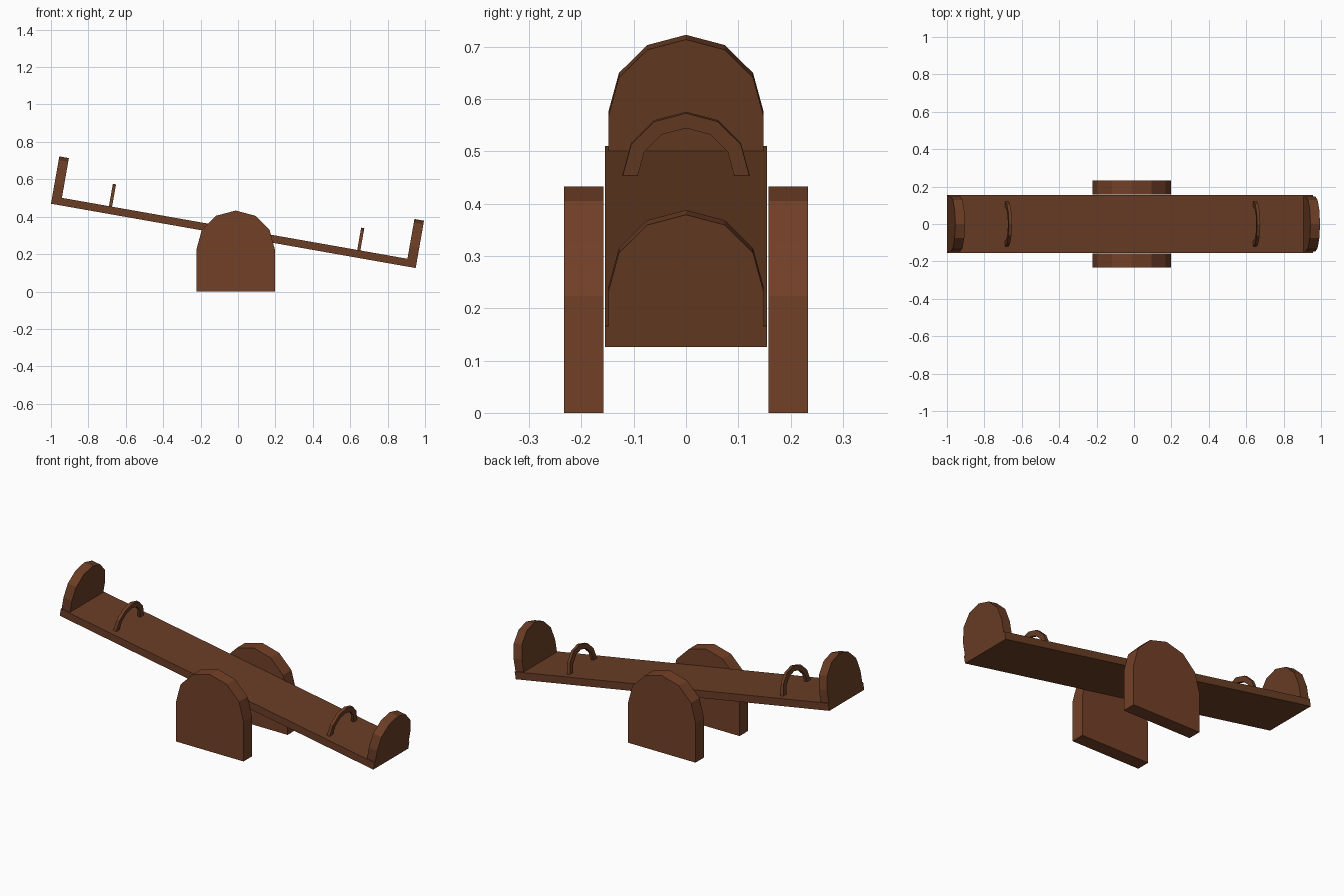
import bpy, bmesh, math
from mathutils import Matrix

if "Cube" in bpy.data.objects:
    bpy.data.objects.remove(bpy.data.objects["Cube"])


def material(name, rgb):
    m = bpy.data.materials.new(name)
    m.diffuse_color = (*rgb, 1)
    m.use_nodes = True
    m.node_tree.nodes["Principled BSDF"].inputs["Base Color"].default_value = m.diffuse_color
    return m


support_brown = material("reddish brown", (0.17, 0.051, 0.02))
board_brown = material("dark brown", (0.145, 0.047, 0.0185))


def arc(radius, centre):
    """Half circle in six flat steps, as (across, up) points."""
    return [(radius * math.cos(math.radians(a)), centre + radius * math.sin(math.radians(a)))
            for a in range(0, 181, 30)]


def prism(name, profile, to3d, start, end, mat, matrix=Matrix()):
    """Extrude a closed 2D profile from depth start to depth end."""
    bm = bmesh.new()
    face = bm.faces.new([bm.verts.new(to3d(u, v, start)) for u, v in profile])
    out = bmesh.ops.extrude_face_region(bm, geom=[face])
    for g in out["geom"]:
        if isinstance(g, bmesh.types.BMVert):
            u, v = profile[0]
            g.co += to3d(u, v, end) - to3d(u, v, start)
    bmesh.ops.recalc_face_normals(bm, faces=bm.faces)
    me = bpy.data.meshes.new(name)
    bm.to_mesh(me)
    bm.free()
    me.materials.append(mat)
    ob = bpy.data.objects.new(name, me)
    bpy.context.collection.objects.link(ob)
    ob.matrix_world = matrix
    return ob


from mathutils import Vector


def along_x(u, v, d):
    return Vector((d, u, v))


def along_y(u, v, d):
    return Vector((u, d, v))


# Tilted frame of the board, origin at the middle of its underside
tilt = Matrix.Translation((-0.025, 0, 0.2975)) @ Matrix.Rotation(math.radians(10), 4, "Y")
half, thick = 0.99, 0.041

# Board
prism("board", [(-0.155, 0), (0.155, 0), (0.155, thick), (-0.155, thick)],
      along_x, -half, half, board_brown, tilt)

# Backrests and hoop handles at both ends
backrest = [(-0.148, thick), (0.148, thick)] + arc(0.148, 0.109)
hoop = arc(0.121, thick) + arc(0.092, thick)[::-1]
for side, s in (("left", -1), ("right", 1)):
    prism(side + "_backrest", backrest, along_x, s * half, s * 0.938, board_brown, tilt)
    prism(side + "_handle", hoop, along_x, s * 0.674 - 0.0085, s * 0.674 + 0.0085,
          board_brown, tilt)

# Arched supports either side of the board
support = [(-0.21, 0), (0.21, 0)] + arc(0.21, 0.223)
for side, s in (("front", -1), ("back", 1)):
    prism(side + "_support", support, along_y, s * 0.158, s * 0.233, support_brown,
          Matrix.Translation((-0.0125, 0, 0)))
